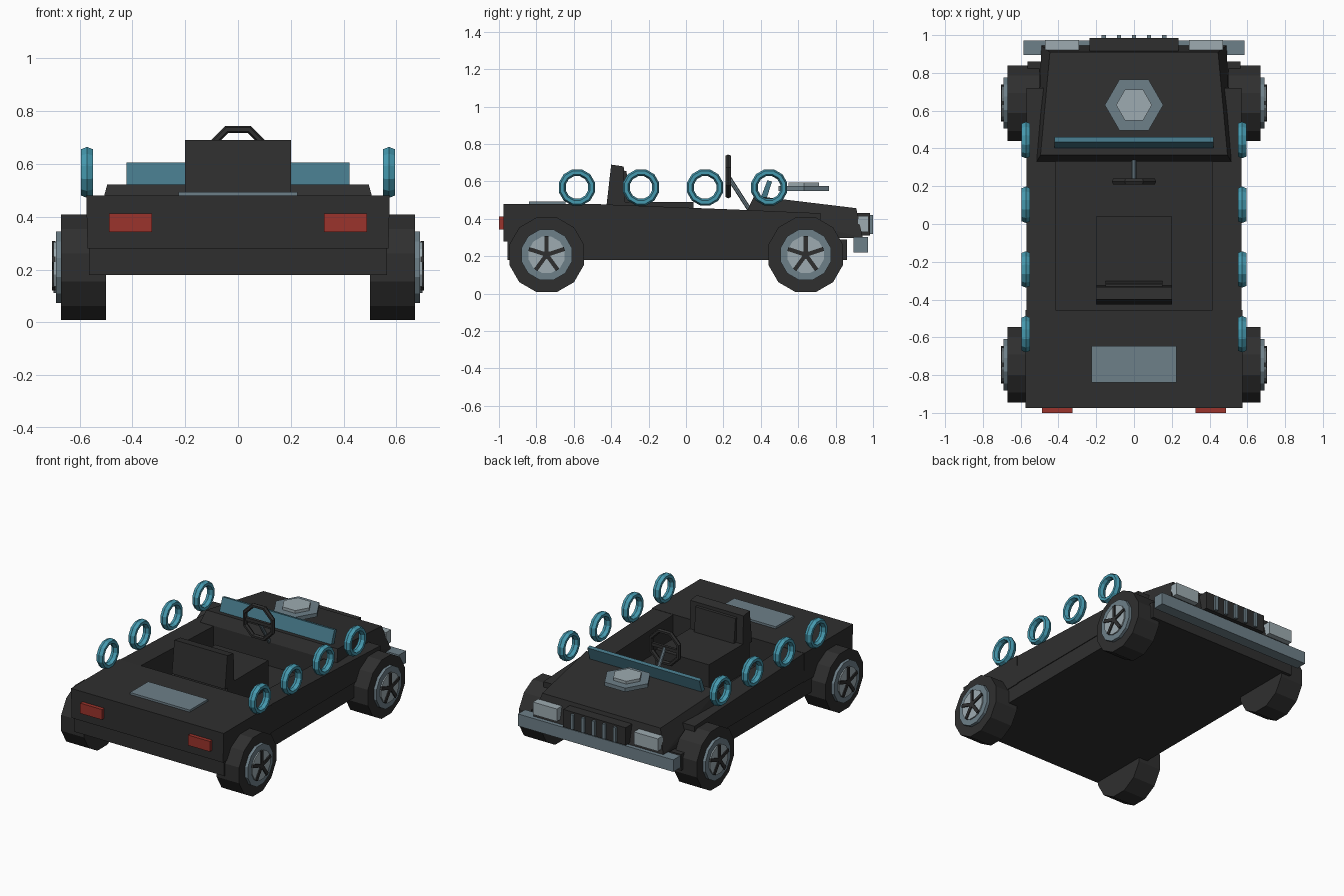
import bpy, bmesh, math
from mathutils import Vector, Matrix

if "Cube" in bpy.data.objects:
    bpy.data.objects.remove(bpy.data.objects["Cube"])


def mat(name, r, g, b):
    m = bpy.data.materials.new(name)
    m.diffuse_color = (r, g, b, 1)
    m.use_nodes = True
    m.node_tree.nodes["Principled BSDF"].inputs["Base Color"].default_value = m.diffuse_color
    return m


BLACK = mat("black paint", 0.028, 0.028, 0.028)
STEEL = mat("blue grey steel", 0.155, 0.215, 0.25)
LIGHT = mat("pale grey", 0.34, 0.41, 0.44)
TEAL = mat("teal", 0.06, 0.32, 0.43)
GLASS = mat("dark teal glass", 0.06, 0.185, 0.245)
RED = mat("red lamp", 0.33, 0.034, 0.025)


def finish(name, bm, m):
    bmesh.ops.recalc_face_normals(bm, faces=bm.faces)
    me = bpy.data.meshes.new(name)
    bm.to_mesh(me)
    bm.free()
    me.materials.append(m)
    ob = bpy.data.objects.new(name, me)
    bpy.context.collection.objects.link(ob)
    return ob


def box(name, x0, x1, y0, y1, z0, z1, m):
    bm = bmesh.new()
    bmesh.ops.create_cube(bm, size=1)
    for v in bm.verts:
        v.co = Vector(((x0 + x1) / 2 + v.co.x * (x1 - x0),
                       (y0 + y1) / 2 + v.co.y * (y1 - y0),
                       (z0 + z1) / 2 + v.co.z * (z1 - z0)))
    return finish(name, bm, m)


def prism(name, yz, x0, x1, m):
    """Side profile in y,z pushed across x."""
    bm = bmesh.new()
    f = bm.faces.new([bm.verts.new((x0, y, z)) for y, z in yz])
    r = bmesh.ops.extrude_face_region(bm, geom=[f])
    moved = [v for v in r["geom"] if isinstance(v, bmesh.types.BMVert)]
    bmesh.ops.translate(bm, vec=(x1 - x0, 0, 0), verts=moved)
    return finish(name, bm, m)


def hull(name, half_pts, m):
    """Convex solid from points mirrored in x."""
    bm = bmesh.new()
    for x, y, z in half_pts:
        for s in (-1, 1):
            bm.verts.new((s * x, y, z))
    bmesh.ops.convex_hull(bm, input=bm.verts)
    bmesh.ops.dissolve_limit(bm, angle_limit=0.02, verts=bm.verts, edges=bm.edges)
    return finish(name, bm, m)


def cyl(name, c, r, depth, n, axis, m, turn=0.0):
    bm = bmesh.new()
    bmesh.ops.create_cone(bm, cap_ends=True, segments=n, radius1=r, radius2=r, depth=depth)
    rot = Vector(axis).to_track_quat('Z', 'Y').to_matrix().to_4x4()
    bmesh.ops.transform(bm, verts=bm.verts,
                        matrix=Matrix.Translation(c) @ rot @ Matrix.Rotation(turn, 4, 'Z'))
    return finish(name, bm, m)


def ring(name, c, axis, R, radial, across, n, k, m, turn=0.0):
    """Low-poly torus around the x or y axis."""
    bm = bmesh.new()
    grid = []
    for i in range(n):
        a = 2 * math.pi * i / n + turn
        row = []
        for j in range(k):
            b = 2 * math.pi * j / k
            d, w = R + radial * math.cos(b), across * math.sin(b)
            u, v = d * math.cos(a), d * math.sin(a)
            p = (w, u, v) if axis == 'x' else (u, w, v)
            row.append(bm.verts.new(Vector(c) + Vector(p)))
        grid.append(row)
    for i in range(n):
        for j in range(k):
            p, q, j2 = grid[i], grid[(i + 1) % n], (j + 1) % k
            bm.faces.new((p[j], q[j], q[j2], p[j2]))
    return finish(name, bm, m)


# Body: floor slab, rear deck, cockpit side walls and hood
box("lower_body", -0.565, 0.565, -0.955, 0.86, 0.18, 0.29, BLACK)
hull("rear_deck", [(0.57, -0.975, 0.28), (0.575, -0.975, 0.48),
                   (0.57, -0.455, 0.28), (0.575, -0.455, 0.48)], BLACK)
side = [(-0.456, 0.285), (-0.456, 0.478), (0.33, 0.447), (0.72, 0.43), (0.72, 0.285)]
for s, tag in ((-1, "left"), (1, "right")):
    prism(tag + "_side_wall", side, s * 0.415, s * 0.57, BLACK)
hull("hood", [(0.515, 0.33, 0.285), (0.515, 0.33, 0.45), (0.495, 0.365, 0.523),
              (0.445, 0.91, 0.457), (0.49, 0.945, 0.30)], BLACK)
box("rear_plate", -0.225, 0.225, -0.84, -0.645, 0.475, 0.494, STEEL)

# Hexagonal ornament above the hood
cyl("hood_hexagon", (0, 0.63, 0.562), 0.155, 0.026, 6, (0, 0, 1), STEEL, math.pi / 2)
cyl("hood_hexagon_cap", (0, 0.63, 0.584), 0.095, 0.02, 6, (0, 0, 1), LIGHT, math.pi / 2)
# Windshield leaning forward
prism("windshield", [(0.395, 0.50), (0.425, 0.49), (0.46, 0.60), (0.435, 0.606)],
      -0.422, 0.422, GLASS)

# Seat
box("seat_cushion", -0.2, 0.2, -0.40, 0.04, 0.285, 0.49, BLACK)
prism("seat_back", [(-0.425, 0.47), (-0.40, 0.69), (-0.333, 0.68), (-0.325, 0.47)],
      -0.2, 0.2, BLACK)
prism("seat_back_pad", [(-0.34, 0.49), (-0.34, 0.66), (-0.318, 0.655), (-0.302, 0.49)],
      -0.15, 0.15, BLACK)

# Steering wheel and column
ring("steering_wheel", (0, 0.225, 0.627), 'y', 0.112, 0.015, 0.017, 8, 6, BLACK, math.pi / 8)
box("steering_crossbar", -0.105, 0.105, 0.215, 0.235, 0.615, 0.637, BLACK)
a, b = Vector((0, 0.225, 0.627)), Vector((0, 0.345, 0.44))
cyl("steering_column", (a + b) / 2, 0.012, (b - a).length, 8, b - a, STEEL)

# Wheels: tyre, rim, hub disc and five spokes
for s, tag in ((-1, "left"), (1, "right")):
    for y, end in ((-0.745, "rear"), (0.64, "front")):
        n = tag + "_" + end
        z = 0.208
        cyl(n + "_tyre", (s * 0.585, y, z), 0.207, 0.17, 12, (s, 0, 0), BLACK, math.pi / 12)
        cyl(n + "_rim", (s * 0.675, y, z), 0.14, 0.03, 12, (s, 0, 0), STEEL, math.pi / 12)
        cyl(n + "_hub", (s * 0.69, y, z), 0.10, 0.016, 12, (s, 0, 0), LIGHT, math.pi / 12)
        cyl(n + "_hub_cap", (s * 0.698, y, z), 0.022, 0.014, 8, (s, 0, 0), BLACK)
        for i in range(5):
            sp = box(f"{n}_spoke_{i + 1}", -0.007, 0.007, -0.011, 0.011, 0.005, 0.10, BLACK)
            sp.data.transform(Matrix.Translation((s * 0.698, y, z))
                              @ Matrix.Rotation(i * math.tau / 5, 4, 'X'))

# Teal rings along both sides
for s, tag in ((-1, "left"), (1, "right")):
    for i in range(4):
        ring(f"{tag}_side_ring_{i + 1}", (s * 0.572, -0.583 + i * 0.3425, 0.568), 'x',
             0.081, 0.019, 0.026, 12, 6, TEAL, math.pi / 12)

# Lamps, bumper and grille
for s, tag in ((-1, "left"), (1, "right")):
    xs = sorted((s * 0.325, s * 0.488))
    box(tag + "_tail_lamp", *xs, -1.0, -0.965, 0.342, 0.412, RED)
    xs = sorted((s * 0.29, s * 0.47))
    box(tag + "_headlamp", *xs, 0.92, 0.975, 0.33, 0.415, LIGHT)
box("bumper", -0.585, 0.585, 0.895, 0.972, 0.22, 0.302, STEEL)
box("grille", -0.235, 0.235, 0.91, 0.985, 0.312, 0.432, BLACK)
for i in range(5):
    x = (i - 2) * 0.08
    box(f"grille_bar_{i + 1}", x - 0.011, x + 0.011, 0.97, 1.0, 0.32, 0.42, STEEL)
